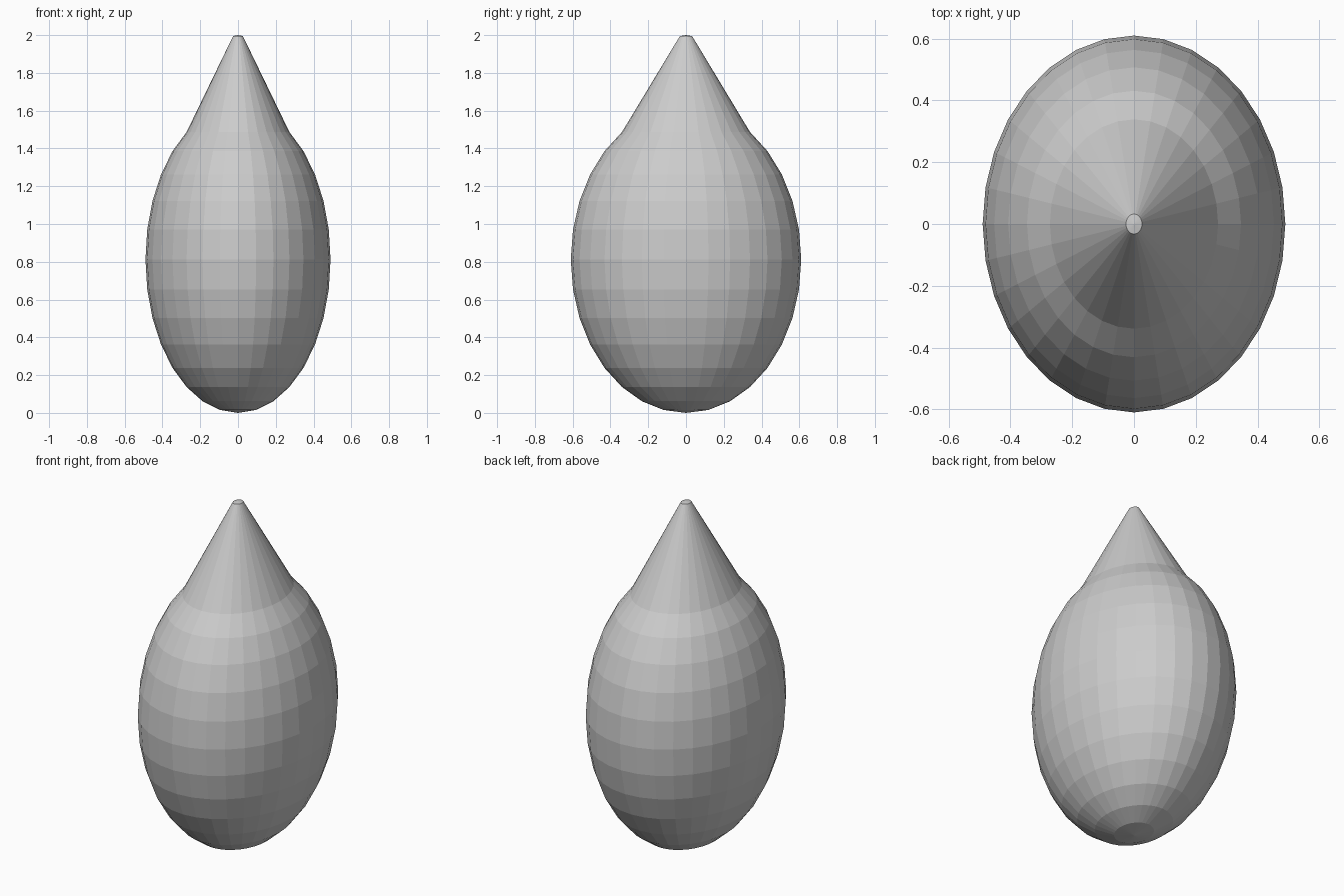
import bpy, bmesh, math

if "Cube" in bpy.data.objects:
    bpy.data.objects.remove(bpy.data.objects["Cube"])

RX, RY, RZ = 0.49, 0.61, 0.812
RINGS, SEGS = 16, 32

# Profile from bottom to top: (unit radius, height)
profile = []
for k in range(1, 14):
    a = math.pi * k / RINGS
    profile.append((math.sin(a), RZ - RZ * math.cos(a)))
profile.append((0.053, 1.995))  # rim of the blunt tip

# Faceted body drawn up into a cone
bm = bmesh.new()
rings = []
for r, z in profile:
    rings.append([bm.verts.new((RX * r * math.cos(2 * math.pi * i / SEGS),
                                RY * r * math.sin(2 * math.pi * i / SEGS), z))
                  for i in range(SEGS)])
bottom = bm.verts.new((0, 0, 0))
top = bm.verts.new((0, 0, 2))
for i in range(SEGS):
    j = (i + 1) % SEGS
    bm.faces.new((bottom, rings[0][j], rings[0][i]))
    bm.faces.new((top, rings[-1][i], rings[-1][j]))
    for a, b in zip(rings, rings[1:]):
        bm.faces.new((a[i], a[j], b[j], b[i]))

mesh = bpy.data.meshes.new("pointed_body")
bm.to_mesh(mesh)
bm.free()
bpy.context.collection.objects.link(bpy.data.objects.new("pointed_body", mesh))
